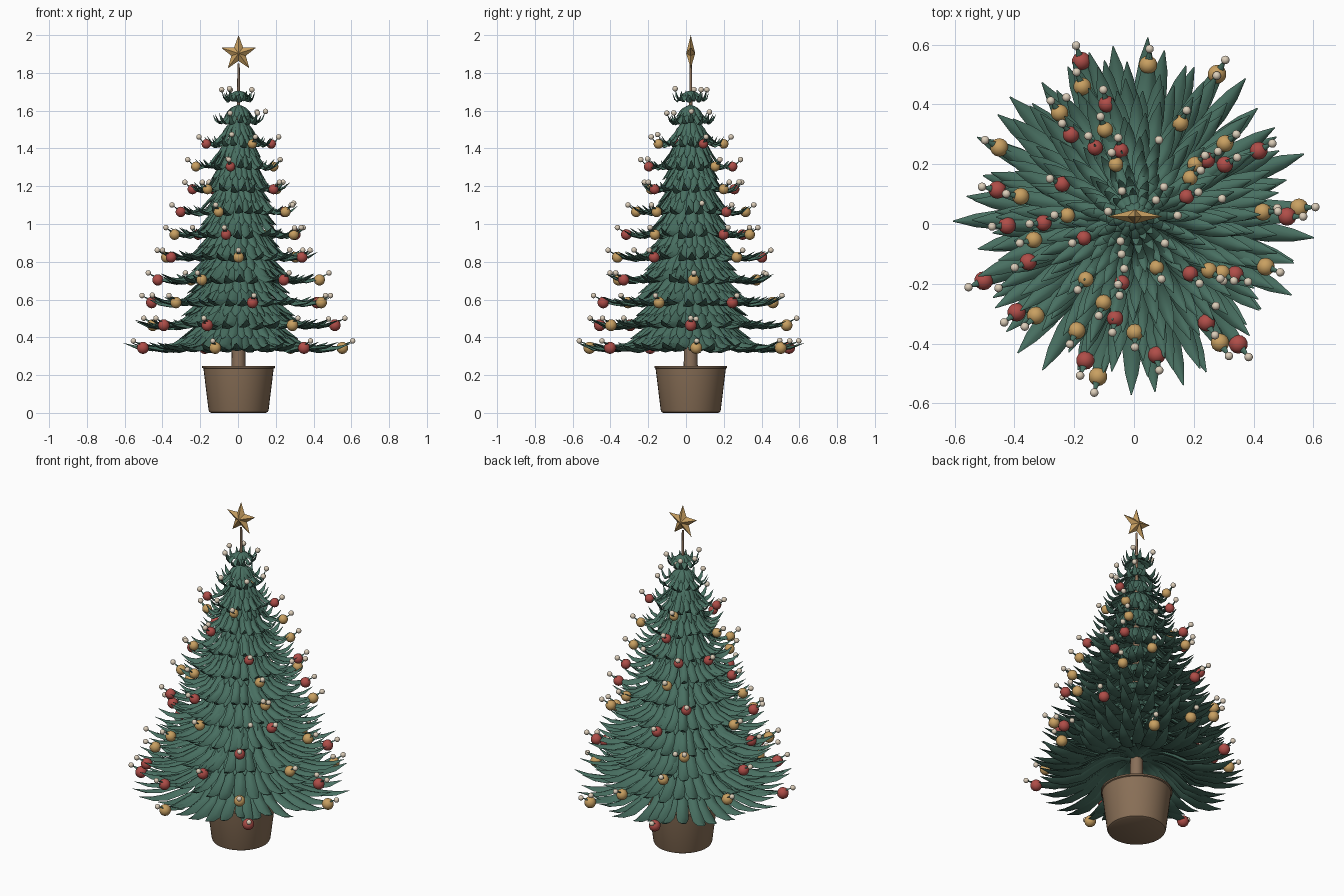
import bpy, bmesh, math, random
from mathutils import Vector, Matrix

random.seed(4)
cube = bpy.data.objects.get("Cube")
if cube:
    bpy.data.objects.remove(cube, do_unlink=True)

AXIS = Vector((0.003, 0.025, 0))


def material(name, rgb):
    m = bpy.data.materials.new(name)
    m.use_nodes = True
    m.diffuse_color = (*rgb, 1)
    m.node_tree.nodes["Principled BSDF"].inputs["Base Color"].default_value = (*rgb, 1)
    return m


GREEN = material("needle green", (0.065, 0.16, 0.12))
RED = material("bauble red", (0.43, 0.075, 0.065))
GOLD = material("warm gold", (0.58, 0.35, 0.12))
CREAM = material("light cream", (0.72, 0.62, 0.49))
BROWN = material("pot brown", (0.25, 0.16, 0.095))
BARK = material("bark brown", (0.25, 0.16, 0.1))


def finish(name, bm, mat, angle=None):
    bmesh.ops.recalc_face_normals(bm, faces=bm.faces)
    mesh = bpy.data.meshes.new(name)
    bm.to_mesh(mesh)
    bm.free()
    mesh.materials.append(mat)
    obj = bpy.data.objects.new(name, mesh)
    bpy.context.collection.objects.link(obj)
    if angle:
        bpy.ops.object.select_all(action="DESELECT")
        obj.select_set(True)
        bpy.context.view_layer.objects.active = obj
        bpy.ops.object.shade_smooth_by_angle(angle=math.radians(angle))


def skin(bm, rings):
    """Bridge a list of point rings and cap both ends."""
    loops = [[bm.verts.new(p) for p in ring] for ring in rings]
    n = len(loops[0])
    for a, b in zip(loops, loops[1:]):
        for i in range(n):
            j = (i + 1) % n
            bm.faces.new((a[i], a[j], b[j], b[i]))
    bm.faces.new(loops[0])
    bm.faces.new(loops[-1])


def lathe(name, profile, mat, sides):
    bm = bmesh.new()
    turns = [2 * math.pi * i / sides for i in range(sides)]
    skin(bm, [[AXIS + Vector((r * math.cos(a), r * math.sin(a), z)) for a in turns]
              for r, z in profile])
    finish(name, bm, mat, 35)


# Pot with a thin rim and a sunken top, and the tapering trunk
lathe("pot", [(0.145, 0), (0.155, 0.005), (0.159, 0.015), (0.186, 0.235), (0.193, 0.238),
              (0.193, 0.247), (0.178, 0.247), (0.172, 0.215)], BROWN, 40)
lathe("trunk", [(0.038, 0.2), (0.035, 0.4), (0.02, 1.1), (0.009, 1.6), (0.006, 1.85)], BARK, 16)

# Blade shapes: fraction of reach, height above tier, relative width
LONG = [(0.03, 0.1, 0.35), (0.16, 0.115, 0.6), (0.3, 0.1, 0.8), (0.43, 0.06, 0.9),
        (0.56, 0.008, 0.95), (0.75, -0.012, 1), (0.88, -0.008, 0.68), (1, 0.012, 0.06)]
SHORT = [(0.03, 0.185, 0.35), (0.15, 0.165, 0.65), (0.27, 0.14, 0.95), (0.37, 0.105, 1),
         (0.45, 0.07, 0.8), (0.53, 0.045, 0.06)]


def blade(bm, shape, angle, reach, base, width, lift, drop):
    """Add one pointed blade and return its tip."""
    out = Vector((math.cos(angle), math.sin(angle), 0))
    side = Vector((-out.y, out.x, 0))
    up = Vector((0, 0, 1))
    path = []
    for f, h, w in shape:
        h = h * drop if h > 0.02 else h
        rise = lift * max(0, (f - 0.75) / 0.25) ** 1.5
        path.append(AXIS + out * reach * f + up * (base + h + rise))
    roll = random.uniform(-0.25, 0.25)
    rings = []
    for k, p in enumerate(path):
        along = (path[min(k + 1, len(path) - 1)] - path[max(k - 1, 0)]).normalized()
        turn = Matrix.Rotation(roll, 3, along)
        s = turn @ side
        n = turn @ along.cross(side)
        w = width * shape[k][2]
        rings.append([p + s * w * x + n * w * y for x, y in
                      ((1, -0.1), (0.5, 0.3), (0, 0.42), (-0.5, 0.3), (-1, -0.1), (0, -0.35))])
    skin(bm, rings)
    return path[-1]


# Bauble bearings in degrees per tier, lowest tier first
GOLD_AT = [(3, 60, 257), (85, 153, 304), (112, 225, 339), (2, 126, 243), (39, 170, 270),
           (64, 193, 327), (109, 250, 324), (41, 232), (35, 179), (110, 293), (), ()]
RED_AT = [(109, 203, 309), (0, 219, 251), (28, 169, 279), (184, 304), (104, 203, 330),
          (30, 128, 259), (38, 184), (120, 156, 314), (102, 259), (21, 203), (), ()]

baubles = {"gold_baubles": (GOLD, []), "red_baubles": (RED, []), "cream_beads": (CREAM, [])}
beads = baubles["cream_beads"][1]

# Twelve tiers: long drooping branches with upturned tips under a short overlapping ring
TIERS = len(GOLD_AT)
for i in range(TIERS):
    t = i / (TIERS - 1)
    bm = bmesh.new()
    base = 0.347 + 0.12 * i
    reach = 0.615 - 0.047 * i
    width = 0.033 - 0.019 * t
    lift = 0.008 + 0.014 * t
    drop = 1 - 0.8 * max(0, t - 0.7) / 0.3
    count = round(38 - 24 * t)
    start = random.random()
    beaded = random.sample(range(count), 1 if i < 10 else 4)
    for k in range(count):
        step = 2 * math.pi / count
        angle = step * (k + start + random.uniform(-0.2, 0.2))
        length = reach * random.uniform(0.84, 0.99)
        extra = 0.012 if k in beaded else 0
        tip = blade(bm, LONG, angle, length, base + random.uniform(-0.008, 0.008),
                    width, lift + extra, drop)
        if extra:
            beads.append((tip, 0.0145))
        blade(bm, SHORT, angle + step / 2, reach * random.uniform(0.9, 1.02), base,
              width * 0.95, lift, drop)
    # Baubles are threaded on longer blades, each with a bead on the tip
    hang = 0.55 - 0.0405 * i
    for key, bearings in (("gold_baubles", GOLD_AT[i]), ("red_baubles", RED_AT[i])):
        for deg in bearings:
            angle = math.radians(deg)
            tip = blade(bm, LONG, angle, hang + 0.055 - 0.016 * t, base, width, 0.022, drop)
            spot = AXIS + Vector((hang * math.cos(angle), hang * math.sin(angle), base - 0.003))
            baubles[key][1].append((spot, 0.032 - 0.008 * t))
            beads.append((tip, 0.0145))
    finish("branch_tier_%d" % (i + 1), bm, GREEN, 40)

# Baubles and beads
for name, (mat, spots) in baubles.items():
    bm = bmesh.new()
    for spot, radius in spots:
        bmesh.ops.create_uvsphere(bm, u_segments=14, v_segments=9, radius=radius,
                                  matrix=Matrix.Translation(spot))
    finish(name, bm, mat, 60)

# Five-pointed faceted star
bm = bmesh.new()
centre = AXIS + Vector((0, 0, 1.903))
rim = []
for k in range(10):
    a = math.pi * k / 5
    r = 0.04 if k % 2 else 0.097
    rim.append(bm.verts.new(centre + Vector((r * math.sin(a), 0, r * math.cos(a)))))
for sign in (-1, 1):
    peak = bm.verts.new(centre + Vector((0, 0.024 * sign, 0)))
    for k in range(10):
        bm.faces.new((rim[k], rim[(k + 1) % 10], peak))
finish("star", bm, GOLD)
